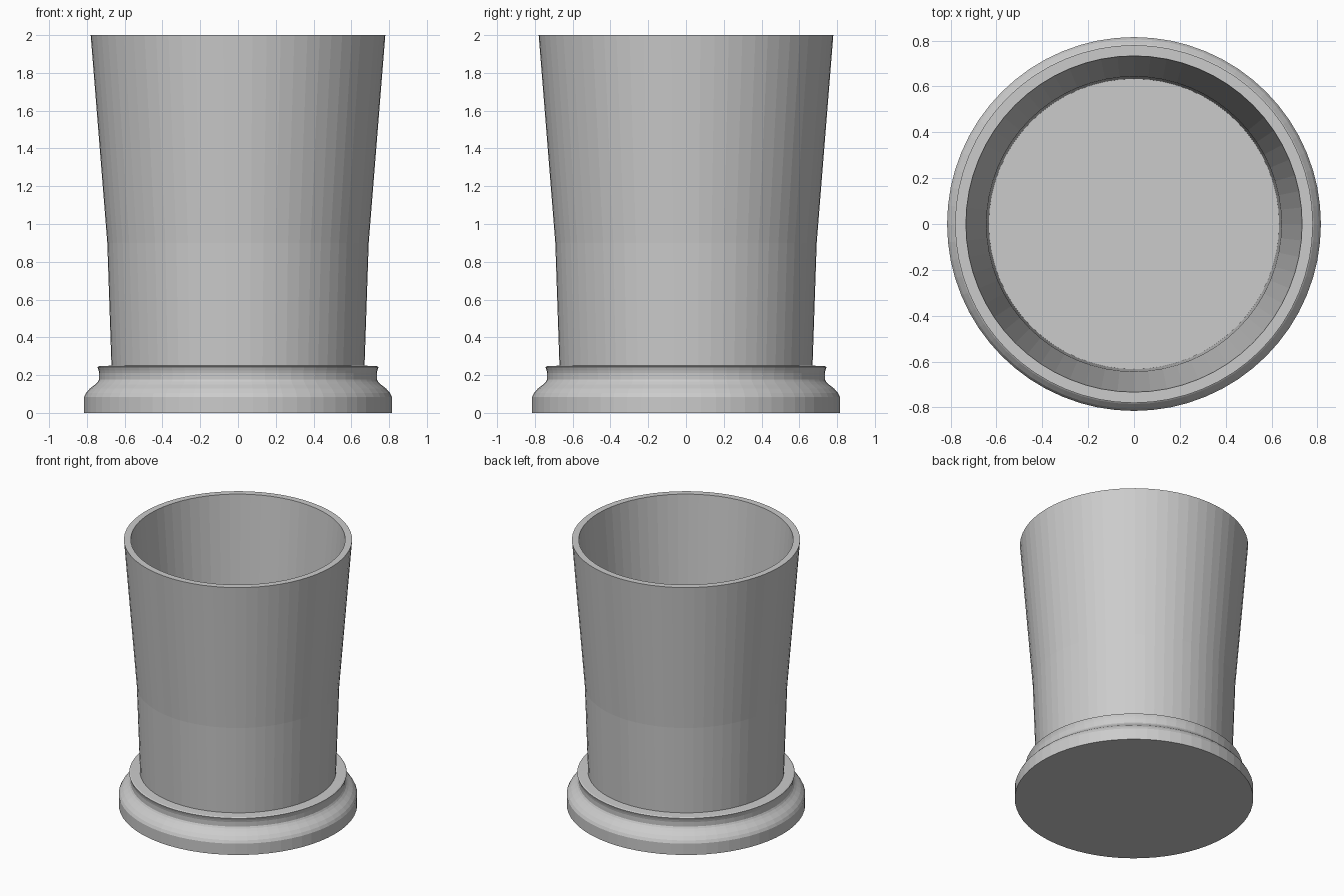
import bpy, bmesh, math

if "Cube" in bpy.data.objects:
    bpy.data.objects.remove(bpy.data.objects["Cube"])

SIDES = 64


def lathe(name, profile):
    """Spin a (radius, z) profile about the z axis; radius 0 becomes a pole."""
    bm = bmesh.new()
    verts = [bm.verts.new((r, 0, z)) for r, z in profile]
    edges = [bm.edges.new(pair) for pair in zip(verts, verts[1:])]
    bmesh.ops.spin(bm, geom=verts + edges, cent=(0, 0, 0), axis=(0, 0, 1),
                   angle=math.tau, steps=SIDES, use_duplicate=False)
    bmesh.ops.remove_doubles(bm, verts=bm.verts, dist=0.0005)
    bmesh.ops.recalc_face_normals(bm, faces=bm.faces)
    mesh = bpy.data.meshes.new(name)
    bm.to_mesh(mesh)
    bm.free()
    obj = bpy.data.objects.new(name, mesh)
    bpy.context.collection.objects.link(obj)
    return obj


# Moulded foot with collar, and flared hollow body, in one closed profile
lathe("tumbler", [
    (0, 0), (0.815, 0), (0.815, 0.085),
    (0.805, 0.105), (0.785, 0.128), (0.757, 0.15), (0.742, 0.165),
    (0.735, 0.177), (0.735, 0.21), (0.738, 0.225), (0.744, 0.243),
    (0.735, 0.248), (0.67, 0.25),
    (0.692, 0.90), (0.78, 1.92 + 0.08),
    (0.733, 2.0), (0.643, 0.90), (0.633, 0.27), (0, 0.27),
])
